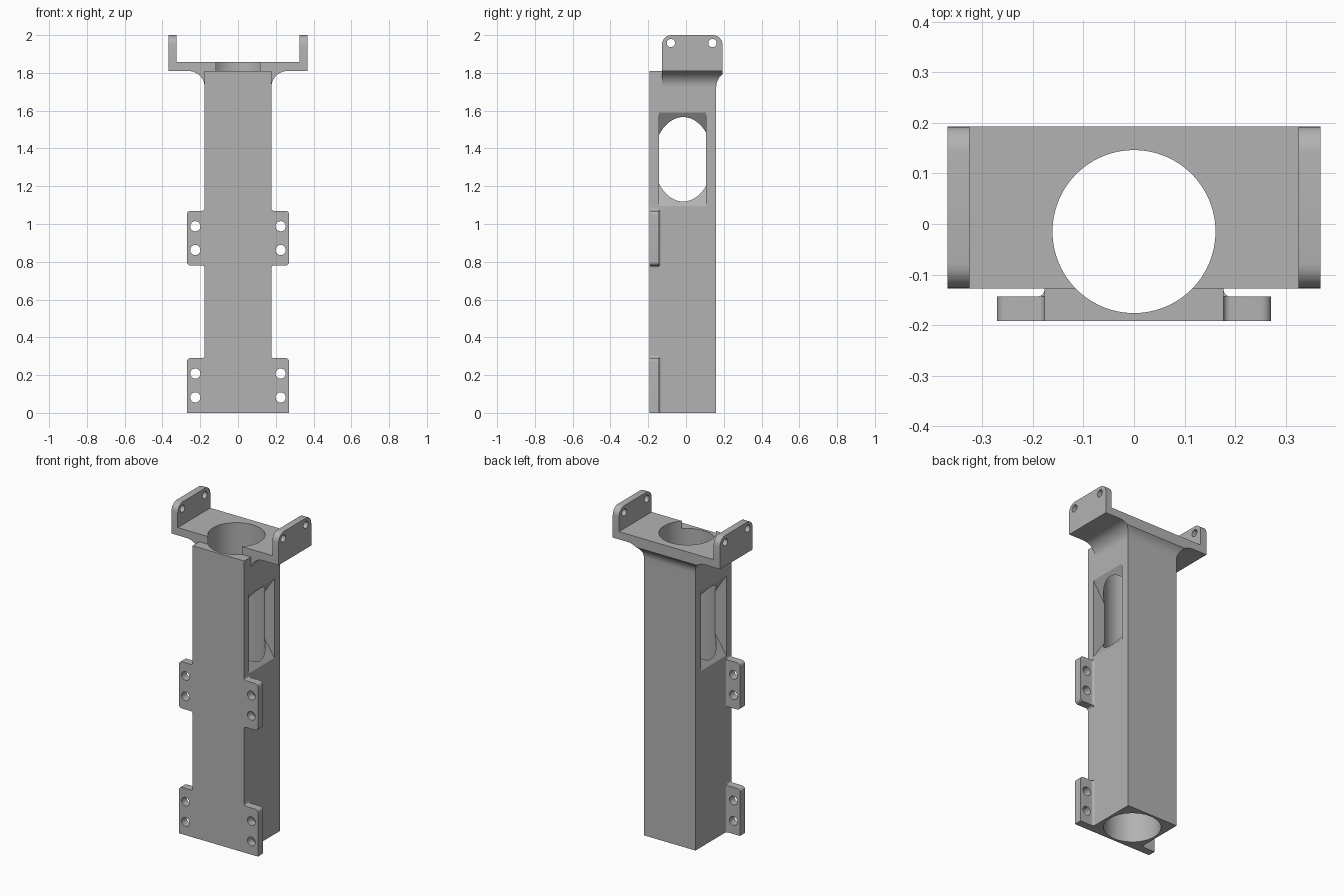
import bpy, bmesh, math
from mathutils import Vector

cube = bpy.data.objects.get("Cube")
if cube:
    bpy.data.objects.remove(cube, do_unlink=True)

grey = bpy.data.materials.new("matte grey")
grey.use_nodes = True
colour = (0.45, 0.45, 0.45, 1)
grey.diffuse_color = colour
grey.node_tree.nodes["Principled BSDF"].inputs["Base Color"].default_value = colour


def loft(name, loops):
    """Closed solid through a stack of matching loops."""
    bm = bmesh.new()
    rings = [[bm.verts.new(p) for p in loop] for loop in loops]
    for a, b in zip(rings, rings[1:]):
        for i in range(len(a)):
            j = (i + 1) % len(a)
            bm.faces.new((a[i], a[j], b[j], b[i]))
    bm.faces.new(rings[0])
    bm.faces.new(rings[-1])
    bmesh.ops.recalc_face_normals(bm, faces=bm.faces)
    mesh = bpy.data.meshes.new(name)
    bm.to_mesh(mesh)
    bm.free()
    mesh.materials.append(grey)
    ob = bpy.data.objects.new(name, mesh)
    bpy.context.collection.objects.link(ob)
    return ob


def prism(name, pts, axis, lo, hi):
    """Extrude a 2D profile along one axis."""
    def place(p, d):
        v = list(p)
        v.insert("xyz".index(axis), d)
        return v
    return loft(name, [[place(p, d) for p in pts] for d in (lo, hi)])


def rounded(corners, steps=6):
    """Profile from (u, v, radius) right-angled corners."""
    out = []
    for i, (u, v, r) in enumerate(corners):
        p = Vector((u, v))
        if not r:
            out.append((u, v))
            continue
        d1 = (Vector(corners[i - 1][:2]) - p).normalized()
        d2 = (Vector(corners[(i + 1) % len(corners)][:2]) - p).normalized()
        c = p + r * (d1 + d2)
        for k in range(steps + 1):
            t = math.pi / 2 * k / steps
            out.append(tuple(c - r * (d1 * math.sin(t) + d2 * math.cos(t))))
    return out


def rect(u0, u1, v0, v1):
    return [(u0, v0), (u1, v0), (u1, v1), (u0, v1)]


def circle(u, v, r, n=24):
    return [(u + r * math.cos(math.tau * k / n), v + r * math.sin(math.tau * k / n))
            for k in range(n)]


def combine(target, tool, operation):
    mod = target.modifiers.new(operation.lower(), "BOOLEAN")
    mod.operation, mod.solver, mod.object = operation, "EXACT", tool
    bpy.context.view_layer.objects.active = target
    bpy.ops.object.modifier_apply(modifier=mod.name)
    bpy.data.objects.remove(tool, do_unlink=True)


W, FRONT, BACK, TOP = 0.177, -0.192, 0.16, 1.81      # tube extents
P_FRONT, P_BACK, P_W = -0.127, 0.193, 0.368          # top plate extents
TAB_BACK = -0.143

body = prism("tube_mount", rect(-W, W, FRONT, BACK), "z", 0, TOP)
adds, cuts = [], []

# Flared neck under the top plate, clipped at the plate's back edge
R = 0.085
angles = sorted([math.pi / 2 * k / 12 for k in range(13)]
                + [math.acos(1 - (P_BACK - BACK) / R)])
layers = [(0, TOP - R - 0.02)] + [(R * (1 - math.cos(a)), TOP - R + R * math.sin(a))
                                  for a in angles]
adds.append(loft("neck", [[(x, y, z) for x, y in
                           rect(-W - d, W + d, P_FRONT, min(BACK + d, P_BACK))]
                          for d, z in layers]))

# Top plate and its two upright ears
adds.append(prism("top_plate", rect(-P_W, P_W, P_FRONT, P_BACK), "z", TOP, 1.858))
ear = rounded([(P_FRONT, TOP, 0), (P_BACK, TOP, 0), (P_BACK, 2, 0.05), (P_FRONT, 2, 0.05)])
for s in (-1, 1):
    adds.append(prism("ear", ear, "x", s * 0.325, s * P_W))
for y in (-0.08, 0.14):
    cuts.append(prism("ear_hole", circle(y, 1.958, 0.022), "x", -0.5, 0.5))

# Screw tabs with small fillets where they meet the tube
F, OUT = 0.013, 0.271
for z0, z1 in ((0, 0.29), (0.78, 1.07)):
    half = [(W, z1 + 0.03, 0), (W, z1, F), (OUT, z1, 0.02)]
    if z0:
        half += [(OUT, z0, 0.02), (W, z0, F), (W, z0 - 0.03, 0)]
    else:
        half += [(OUT, 0, 0)]
    outline = half + [(-x, z, r) for x, z, r in reversed(half)]
    adds.append(prism("screw_tab", rounded(outline), "y", FRONT, TAB_BACK))
    for s in (-1, 1):
        fillet = [(0.165, -0.16, 0), (0.205, -0.16, 0), (0.205, TAB_BACK, 0),
                  (W, TAB_BACK, F), (W, -0.12, 0), (0.165, -0.12, 0)]
        adds.append(prism("tab_fillet", [(s * x, y) for x, y in rounded(fillet)],
                          "z", z0, z1))
        for z in (z0 + 0.082, z0 + 0.208):
            cuts.append(prism("tab_hole", circle(s * 0.226, z, 0.027), "y", -0.3, -0.1))

# Side windows with sloping sill and head
for s in (-1, 1):
    lo, hi, drop = 1.095, 1.59, 0.1455
    shape = [(0.08, lo + drop), (W, lo), (0.25, lo), (0.25, hi), (W, hi), (0.08, hi - drop)]
    cuts.append(prism("window", [(s * x, z) for x, z in shape], "y", TAB_BACK, 0.105))

# Bore running the full height
cuts.append(prism("bore", circle(0, -0.015, 0.161, 96), "z", -0.1, 2.1))

for tool in adds:
    combine(body, tool, "UNION")
for tool in cuts:
    combine(body, tool, "DIFFERENCE")

bpy.ops.object.select_all(action="DESELECT")
body.select_set(True)
bpy.context.view_layer.objects.active = body
bpy.ops.object.shade_smooth_by_angle(angle=math.radians(30))
